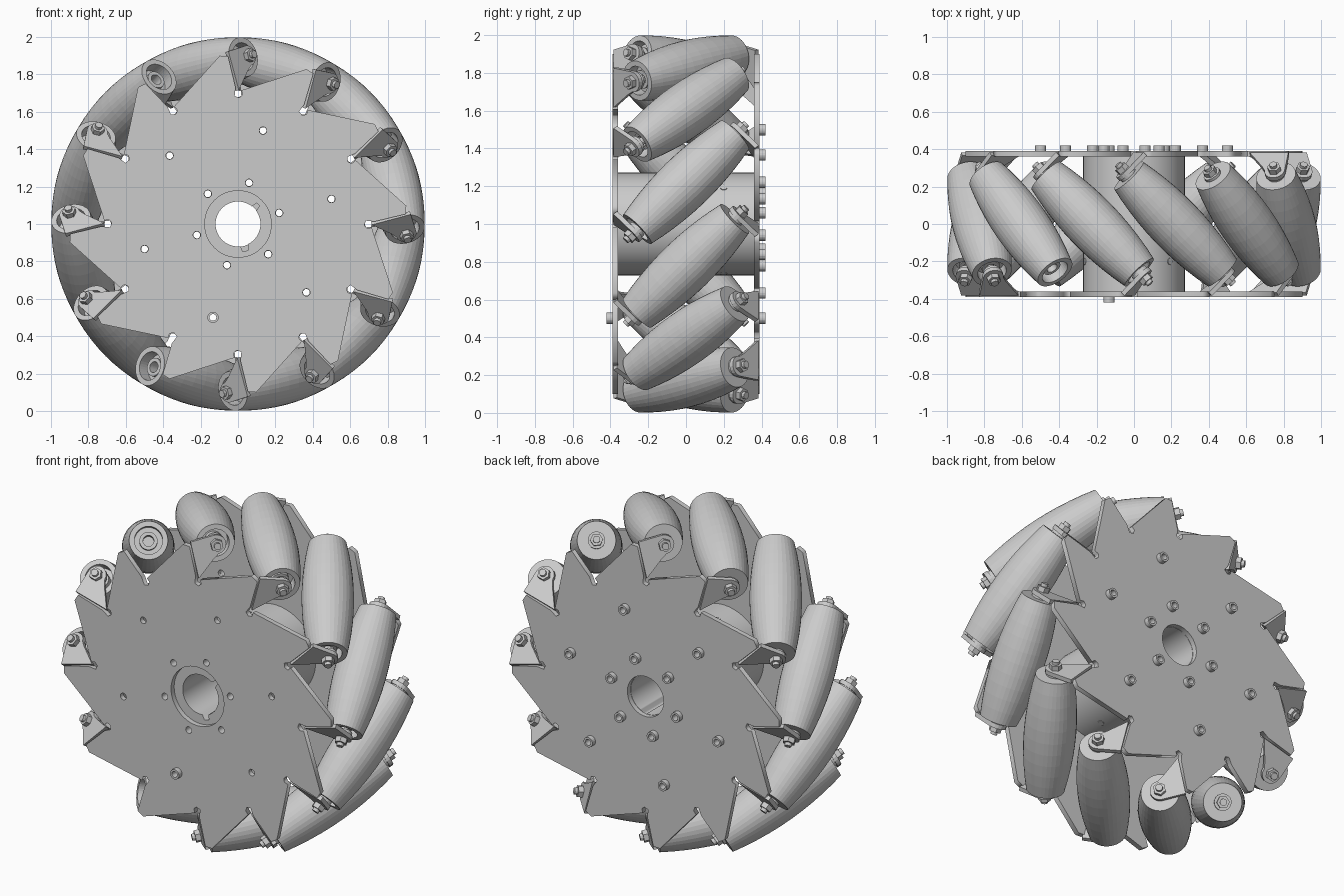
import bpy, bmesh
from math import sin, cos, pi, radians, sqrt
from mathutils import Matrix, Vector

if "Cube" in bpy.data.objects:
    bpy.data.objects.remove(bpy.data.objects["Cube"])

RC = 0.855        # distance of roller axis from the wheel centre
HALF = 0.365      # half roller length
UP = Vector((0, 0, 1))
FLIP = Matrix.Rotation(pi, 4, 'X')


def finish(name, bm, mat):
    bmesh.ops.recalc_face_normals(bm, faces=bm.faces)
    me = bpy.data.meshes.new(name)
    bm.to_mesh(me)
    bm.free()
    ob = bpy.data.objects.new(name, me)
    ob.matrix_world = mat
    bpy.context.collection.objects.link(ob)
    return ob


def lathe(name, profile, mat, sides=32):
    """Spin a closed (radius, z) profile around local z."""
    bm = bmesh.new()
    rings = []
    for r, z in profile:
        if r == 0:
            rings.append([bm.verts.new((0, 0, z))] * sides)
        else:
            rings.append([bm.verts.new((r * cos(2 * pi * i / sides),
                                        r * sin(2 * pi * i / sides), z)) for i in range(sides)])
    pairs = list(zip(rings, rings[1:]))
    if profile[0][0] > 0:
        pairs.append((rings[-1], rings[0]))
    for a, b in pairs:
        for i in range(sides):
            j = (i + 1) % sides
            bm.faces.new(list(dict.fromkeys((a[i], a[j], b[j], b[i]))))
    return finish(name, bm, mat)


def rod(name, r, z0, z1, mat, sides=16):
    return lathe(name, [(0, z0), (r, z0), (r, z1), (0, z1)], mat, sides)


def prism(name, pts, z0, z1, mat):
    bm = bmesh.new()
    f = bm.faces.new([bm.verts.new((x, y, z0)) for x, y in pts])
    ext = bmesh.ops.extrude_face_region(bm, geom=[f])['geom']
    bmesh.ops.translate(bm, vec=(0, 0, z1 - z0),
                        verts=[v for v in ext if isinstance(v, bmesh.types.BMVert)])
    return finish(name, bm, mat)


def polar(r, deg):
    return (r * cos(radians(deg)), r * sin(radians(deg)))


def circle(r, c=(0, 0), n=16):
    return [(c[0] + r * cos(2 * pi * i / n), c[1] + r * sin(2 * pi * i / n)) for i in range(n)]


def sheet(name, loops, half_depth, y, turn=0):
    """Filled outline with holes, standing in the xz plane."""
    cu = bpy.data.curves.new(name, 'CURVE')
    cu.dimensions, cu.fill_mode, cu.extrude = '2D', 'BOTH', half_depth
    for pts in loops:
        sp = cu.splines.new('POLY')
        sp.points.add(len(pts) - 1)
        for p, q in zip(sp.points, pts):
            p.co = (q[0], q[1], 0, 1)
        sp.use_cyclic_u = True
    tmp = bpy.data.objects.new(name + "_curve", cu)
    bpy.context.collection.objects.link(tmp)
    bpy.context.view_layer.update()
    me = bpy.data.meshes.new_from_object(tmp)
    bpy.data.objects.remove(tmp)
    ob = bpy.data.objects.new(name, me)
    ob.matrix_world = (Matrix.Translation((0, y, 1)) @ Matrix.Rotation(turn, 4, 'Z')
                       @ Matrix.Rotation(pi / 2, 4, 'X'))
    bpy.context.collection.objects.link(ob)


# Side plates: twelve saw teeth with relief slots
teeth = []
for k in range(12):
    a = -30 * k
    teeth += [polar(0.905, a + 6.2), polar(0.9, a + 3.4), polar(0.73, a + 1),
              polar(0.685, a + 1.5), polar(0.675, a - 0.5), polar(0.69, a - 2), polar(0.715, a - 1.5)]


def plate(name, bore, first, y, turn):
    holes = [circle(0.02, polar(r, first + 60 * i)) for i in range(6) for r in (0.228, 0.517)]
    sheet(name, [teeth, circle(bore, n=48)] + holes, 0.015, y, turn)


plate("front_plate", 0.178, 15, -0.375, 0)
plate("back_plate", 0.122, 45, 0.375, pi)

# Central hub drum with keyed bore and bolt holes
bore = []
for d in range(0, 360, 4):
    key = 38 <= d <= 50 or 280 <= d <= 292
    bore.append(polar(0.15 if key else 0.12, d))
sheet("hub_drum", [circle(0.272, n=48), bore]
      + [circle(0.02, polar(0.228, 15 + 60 * i)) for i in range(6)], 0.36, 0)

# Set screws on the drum's side
for i in range(6):
    d = Vector((cos(radians(45 + 60 * i)), 0, sin(radians(45 + 60 * i))))
    m = Matrix.Translation(UP) @ d.to_track_quat('Z', 'Y').to_matrix().to_4x4()
    for y in (-0.2, 0.2):
        rod("drum_set_screw", 0.018, 0.262, 0.276, Matrix.Translation((0, y, 0)) @ m)

# Socket bolt heads on the back, one on the front
for i in range(6):
    for r in (0.228, 0.517):
        x, z = polar(r, 15 + 60 * i)
        front = r > 0.5 and i == 4
        for side in ((1, -1) if front else (1,)):
            m = Matrix.Translation((x, 0, 1 + z)) @ Matrix.Rotation(-side * pi / 2, 4, 'X')
            lathe("plate_bolt_head", [(0.018, 0.375), (0.03, 0.375), (0.03, 0.42), (0.018, 0.42)], m, 20)

# Barrel roller profile: follows the wheel's outer cylinder; open bore in front
barrel = []
for i in range(11):
    s = HALF * (i / 5 - 1)
    barrel.append((1 - sqrt(RC * RC + s * s / 2), s))
roller_profile = ([(0, -HALF)] + barrel
                  + [(0.078, HALF), (0.078, HALF - 0.07), (0.05, HALF - 0.07),
                     (0.05, HALF - 0.03), (0.03, HALF - 0.03), (0.03, HALF - 0.1), (0, HALF - 0.1)])

# Bent tab outline: wide at the bend, rounded at the axle
tab = ([(-0.165, 0.137), (0.05, 0.137)]
       + [(0.055 * cos(radians(t)), -0.055 * sin(radians(t))) for t in range(0, 181, 20)]
       + [(-0.075, 0.03)])

front_missing = (120, 240)
back_missing = (60, 240)

for k in range(12):
    slot = 30 * k
    a = radians(slot + 15)
    R = Vector((cos(a), 0, sin(a)))
    d = (Vector((sin(a), 0, -cos(a))) + Vector((0, -1, 0))).normalized()
    rot = Matrix((R, d.cross(R), d)).transposed().to_4x4()
    m = Matrix.Translation(R * RC + UP) @ rot
    lathe("roller", roller_profile, m, 36)
    # Mounting tab, washer and nut at each end
    back_slot = (slot + 30) % 360
    for label, mm, gone in (("front", m, slot in front_missing),
                            ("back", m @ FLIP, back_slot in back_missing)):
        if gone and label == "front":
            continue
        if not gone:
            prism(label + "_tab", tab, 0.38, 0.405, mm)
        rod(label + "_washer", 0.048, HALF - 0.005, 0.381, mm, 20)
        nut = 0.38 if gone else 0.404
        rod(label + "_nut", 0.036, nut, nut + 0.03, mm, 6)
        rod(label + "_axle_end", 0.02, HALF - 0.12, nut + 0.048, mm, 12)
